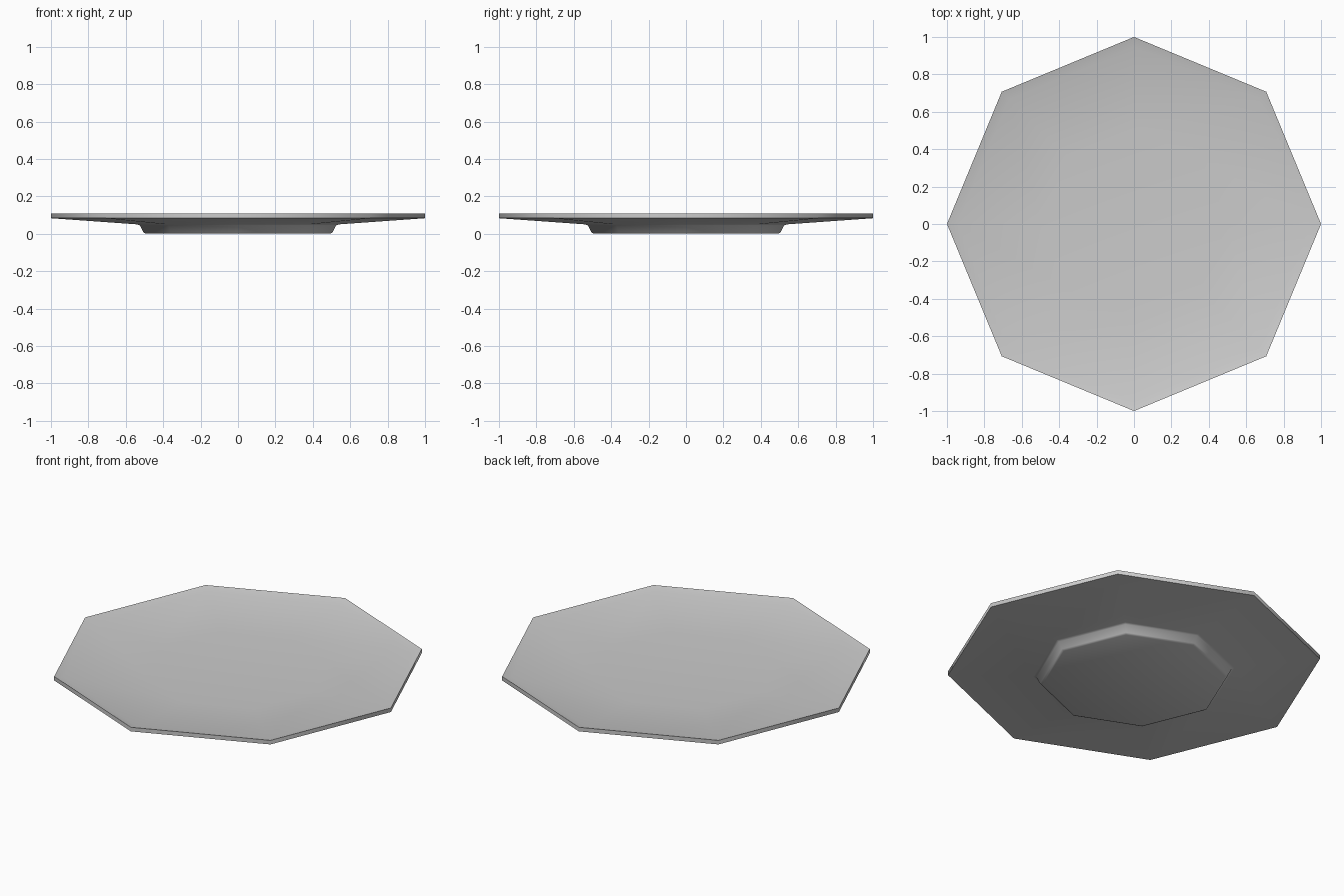
import bpy, bmesh, math

if "Cube" in bpy.data.objects:
    bpy.data.objects.remove(bpy.data.objects["Cube"])

SIDES = 8
# plate outline (radius, height): foot, underside, rim, lip, dished floor
PROFILE = [(0.49, 0.0), (0.505, 0.006), (0.525, 0.045), (0.54, 0.05),
           (1.0, 0.083), (1.0, 0.107), (0.945, 0.093), (0.5, 0.066)]


def ring(bm, r, z):
    return [bm.verts.new((r * math.cos(2 * math.pi * i / SIDES),
                          r * math.sin(2 * math.pi * i / SIDES), z))
            for i in range(SIDES)]


# octagonal plate lathed from the outline
bm = bmesh.new()
rings = [ring(bm, r, z) for r, z in PROFILE]
for a, b in zip(rings, rings[1:]):
    for i in range(SIDES):
        j = (i + 1) % SIDES
        bm.faces.new((a[i], a[j], b[j], b[i]))
bm.faces.new(rings[0][::-1])   # foot base
bm.faces.new(rings[-1])        # floor centre
bmesh.ops.recalc_face_normals(bm, faces=bm.faces[:])

mesh = bpy.data.meshes.new("plate")
bm.to_mesh(mesh)
bm.free()
plate = bpy.data.objects.new("plate", mesh)
bpy.context.collection.objects.link(plate)
bpy.context.view_layer.objects.active = plate
plate.select_set(True)
bpy.ops.object.shade_smooth_by_angle(angle=math.radians(50))
